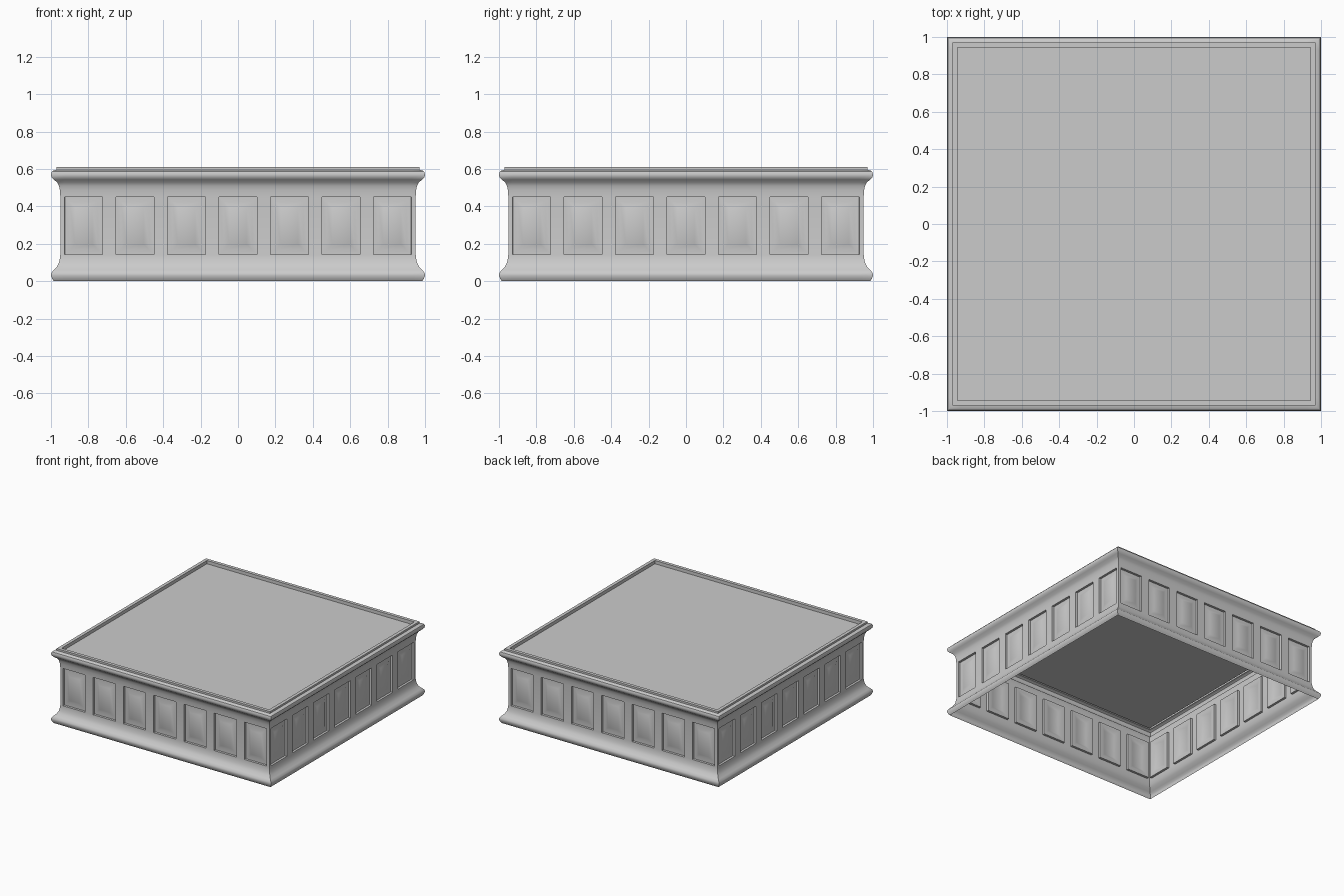
import bpy, bmesh, math
from mathutils import Matrix, Vector

if "Cube" in bpy.data.objects:
    bpy.data.objects.remove(bpy.data.objects["Cube"])

stone = bpy.data.materials.new("light grey stone")
stone.diffuse_color = (0.6, 0.6, 0.6, 1)
stone.use_nodes = True
stone.node_tree.nodes["Principled BSDF"].inputs["Base Color"].default_value = stone.diffuse_color

# Wall profile (distance from centre, height), bottom to inner rim
Z0, Z1 = 0.142, 0.452
profile = [(0.985, 0.0), (0.993, 0.012), (1.0, 0.03), (0.998, 0.045),
           (0.985, 0.06), (0.968, 0.078), (0.957, 0.1), (0.952, 0.125),
           (0.95, Z0), (0.95, Z1), (0.952, 0.485), (0.957, 0.51),
           (0.966, 0.528), (0.985, 0.543), (0.997, 0.556), (1.0, 0.572),
           (0.995, 0.586), (0.985, 0.593), (0.97, 0.595), (0.97, 0.61),
           (0.943, 0.61), (0.943, 0.583)]
row = profile.index((0.95, Z0))

# Column positions: edges of the seven panels
edges = []
for i in range(7):
    c = (i - 3) * 0.275
    edges += [c - 0.103, c + 0.103]

bm = bmesh.new()
panels = []
for k in range(4):
    rot = Matrix.Rotation(k * math.pi / 2, 3, 'Z')
    grid = [[bm.verts.new(rot @ Vector((x, -d, z))) for x in [-d] + edges + [d]]
            for d, z in profile]
    for r in range(len(grid) - 1):
        for c in range(len(grid[0]) - 1):
            a, b = grid[r], grid[r + 1]
            f = bm.faces.new((a[c], a[c + 1], b[c + 1], b[c]))
            if r == row and c % 2 == 1:
                panels.append(f)
bmesh.ops.remove_doubles(bm, verts=bm.verts[:], dist=0.0005)
bm.normal_update()

# Recessed panels, each with a bevelled raised centre
for thick, depth in ((0.0015, 0), (0.0005, -0.018), (0.025, 0), (0.03, 0.013)):
    bmesh.ops.inset_individual(bm, faces=panels, thickness=thick, depth=depth,
                               use_even_offset=True)
    bm.normal_update()


def make(name, bm):
    me = bpy.data.meshes.new(name)
    bm.to_mesh(me)
    bm.free()
    ob = bpy.data.objects.new(name, me)
    bpy.context.collection.objects.link(ob)
    me.materials.append(stone)
    bpy.ops.object.select_all(action='DESELECT')
    ob.select_set(True)
    bpy.context.view_layer.objects.active = ob
    bpy.ops.object.shade_smooth_by_angle(angle=math.radians(35))


make("panelled_wall", bm)

# Flat top slab set just below the rim
bm = bmesh.new()
s = 0.943
bm.faces.new([bm.verts.new((x, y, 0.583))
              for x, y in ((-s, -s), (s, -s), (s, s), (-s, s))])
make("sunken_top", bm)
